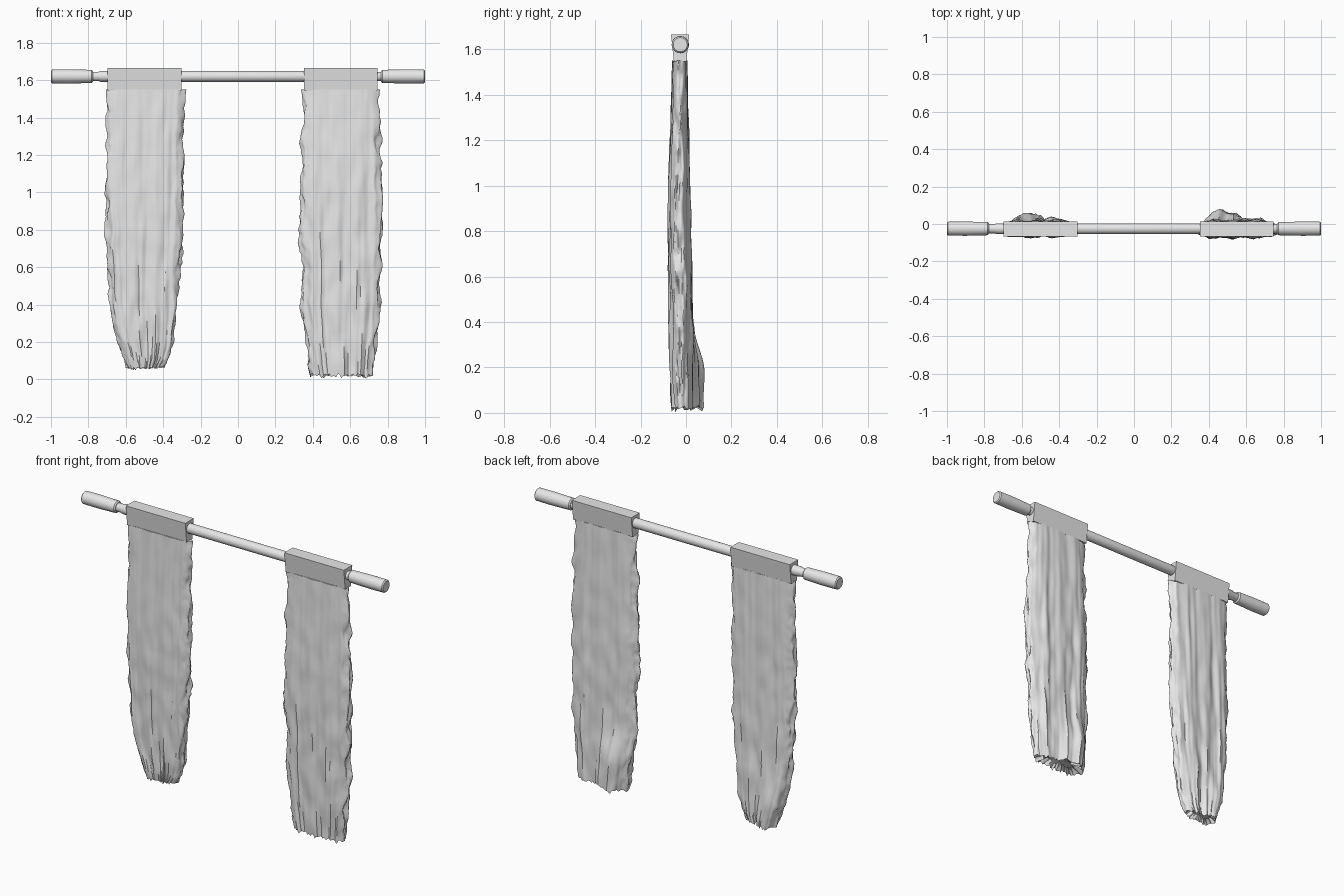
import bpy, bmesh, math
from mathutils import Vector, noise

if "Cube" in bpy.data.objects:
    bpy.data.objects.remove(bpy.data.objects["Cube"])

ROD_Y, ROD_Z = -0.025, 1.62

grey = bpy.data.materials.new("light grey")
grey.diffuse_color = (0.8, 0.8, 0.8, 1)
grey.use_nodes = True
grey.node_tree.nodes["Principled BSDF"].inputs["Base Color"].default_value = grey.diffuse_color


def finish(name, bm, angle):
    bmesh.ops.recalc_face_normals(bm, faces=bm.faces)
    mesh = bpy.data.meshes.new(name)
    bm.to_mesh(mesh)
    bm.free()
    mesh.materials.append(grey)
    ob = bpy.data.objects.new(name, mesh)
    bpy.context.collection.objects.link(ob)
    bpy.ops.object.select_all(action='DESELECT')
    ob.select_set(True)
    bpy.context.view_layer.objects.active = ob
    bpy.ops.object.shade_smooth_by_angle(angle=math.radians(angle))
    return ob


def loft(name, rings, angle):
    """Skin closed rings of points and cap both ends."""
    bm = bmesh.new()
    loops = [[bm.verts.new(p) for p in ring] for ring in rings]
    n = len(loops[0])
    for a, b in zip(loops, loops[1:]):
        for i in range(n):
            j = (i + 1) % n
            bm.faces.new((a[i], a[j], b[j], b[i]))
    bm.faces.new(loops[0])
    bm.faces.new(loops[-1])
    return finish(name, bm, angle)


def lathe_x(name, profile, sides=32):
    """Revolve (x, radius) pairs about the rod axis."""
    rings = [[(x, ROD_Y + r * math.cos(2 * math.pi * i / sides),
               ROD_Z + r * math.sin(2 * math.pi * i / sides))
              for i in range(sides)] for x, r in profile]
    return loft(name, rings, 40)


def clamp(name, x0, x1):
    """Wedge shaped sleeve, wide at the top and narrow at the bottom."""
    section = [(-0.066, 1.665), (0.014, 1.665), (0.012, 1.645),
               (0.001, 1.545), (-0.053, 1.545), (-0.064, 1.645)]
    return loft(name, [[(x, y, z) for y, z in section] for x in (x0, x1)], 30)


def lerp_rows(rows, z):
    """Interpolate rows of (z, values...) listed from top to bottom."""
    for a, b in zip(rows, rows[1:]):
        if z >= b[0]:
            f = min(1, max(0, (a[0] - z) / (a[0] - b[0])))
            return [p + (q - p) * f for p, q in zip(a[1:], b[1:])]
    return rows[-1][1:]


def cloth(name, rows, bulge, seed, levels=90, sides=112):
    """Hanging cloth: rows are (z, left x, right x, front y, back y)."""
    top, bottom = rows[0][0], rows[-1][0]
    bulge_u, bulge_w, bulge_y = bulge
    rings = []
    for k in range(levels + 1):
        f = k / levels
        z = top + (bottom - top) * f
        x0, x1, y0, y1 = lerp_rows(rows, z)
        fold = 0.003 + 0.006 * min(1, f * 1.5)
        low = min(1, max(0, (0.42 - z) / 0.25))
        low = low * low * (3 - 2 * low)
        ring = []
        for i in range(sides):
            t = 2 * math.pi * (i + 0.5) / sides
            u, side = math.cos(t), math.sin(t)
            s = 1 if side > 0 else -1
            thick = (1 - abs(u) ** 5) ** 0.5
            y = (y0 + y1) / 2 + s * (y1 - y0) / 2 * thick
            # long vertical folds that wander on the way down
            wander = 1.5 * noise.noise(Vector((u * 1.5, z * 2.2, seed + s)))
            y += fold * 0.5 * math.sin(11 * u + s + seed + wander)
            y += fold * 1.1 * noise.noise(Vector((u * 9, z * 1.6, seed + 3 * s)))
            y += fold * 0.9 * noise.noise(Vector((u * 4, z * 7, seed + 5 * s)))
            # gathered lump at the lower back
            if s > 0:
                y += bulge_y * low * thick * math.exp(-((u - bulge_u) / bulge_w) ** 2)
            # crumpled side edges
            edge = abs(u) ** 4
            x = (x0 + x1) / 2 + u * (x1 - x0) / 2
            x += edge * 0.022 * noise.noise(Vector((y * 45, z * 9, seed + 9 + u)))
            x += edge * 0.010 * noise.noise(Vector((y * 60, z * 28, seed + 20 + u)))
            # ragged hem
            hem = max(0, (f - 0.9) / 0.1)
            dz = hem * 0.022 * noise.noise(Vector((u * 12, s * 3.3, seed + 30)))
            ring.append((x, y, max(0, z + dz)))
        rings.append(ring)
    # hem turns inward so the underside is a shallow hollow
    last = rings[-1]
    c = sum((Vector(p) for p in last), Vector()) / sides
    for scale, up in ((0.8, 0.012), (0.4, 0.025)):
        rings.append([(c.x + (p[0] - c.x) * (0.5 + scale / 2),
                       c.y + (p[1] - c.y) * scale, p[2] + up) for p in last])
    return loft(name, rings, 40)


# rod with thicker handles at both ends
lathe_x("rod", [(-0.80, 0.025), (-0.745, 0.025), (-0.735, 0.029),
                (0.735, 0.029), (0.745, 0.025), (0.80, 0.025)])
lathe_x("left_handle", [(-1.0, 0.031), (-0.994, 0.037), (-0.90, 0.038),
                        (-0.782, 0.035), (-0.775, 0.028)])
lathe_x("right_handle", [(1.0, 0.031), (0.994, 0.037), (0.90, 0.038),
                         (0.772, 0.035), (0.765, 0.028)])

# sleeves holding the cloth on the rod
clamp("left_sleeve", -0.697, -0.303)
clamp("right_sleeve", 0.353, 0.747)

# hanging cloths
cloth("left_cloth", [
    (1.55, -0.699, -0.288, -0.058, 0.003), (1.2, -0.702, -0.295, -0.066, 0.010),
    (1.0, -0.708, -0.294, -0.070, 0.012), (0.8, -0.705, -0.295, -0.070, 0.016),
    (0.6, -0.699, -0.308, -0.068, 0.020), (0.4, -0.685, -0.325, -0.064, 0.024),
    (0.2, -0.645, -0.345, -0.058, 0.030), (0.11, -0.61, -0.37, -0.052, 0.030),
    (0.06, -0.59, -0.40, -0.045, 0.028)], (-0.6, 0.5, 0.03), 2.0)
cloth("right_cloth", [
    (1.55, 0.349, 0.757, -0.058, 0.003), (1.2, 0.342, 0.757, -0.068, 0.010),
    (1.0, 0.335, 0.770, -0.074, 0.013), (0.8, 0.330, 0.767, -0.075, 0.018),
    (0.6, 0.345, 0.760, -0.073, 0.021), (0.4, 0.342, 0.755, -0.071, 0.024),
    (0.2, 0.362, 0.737, -0.066, 0.026), (0.02, 0.392, 0.722, -0.060, 0.026)],
    (-0.55, 0.55, 0.05), 7.0)
